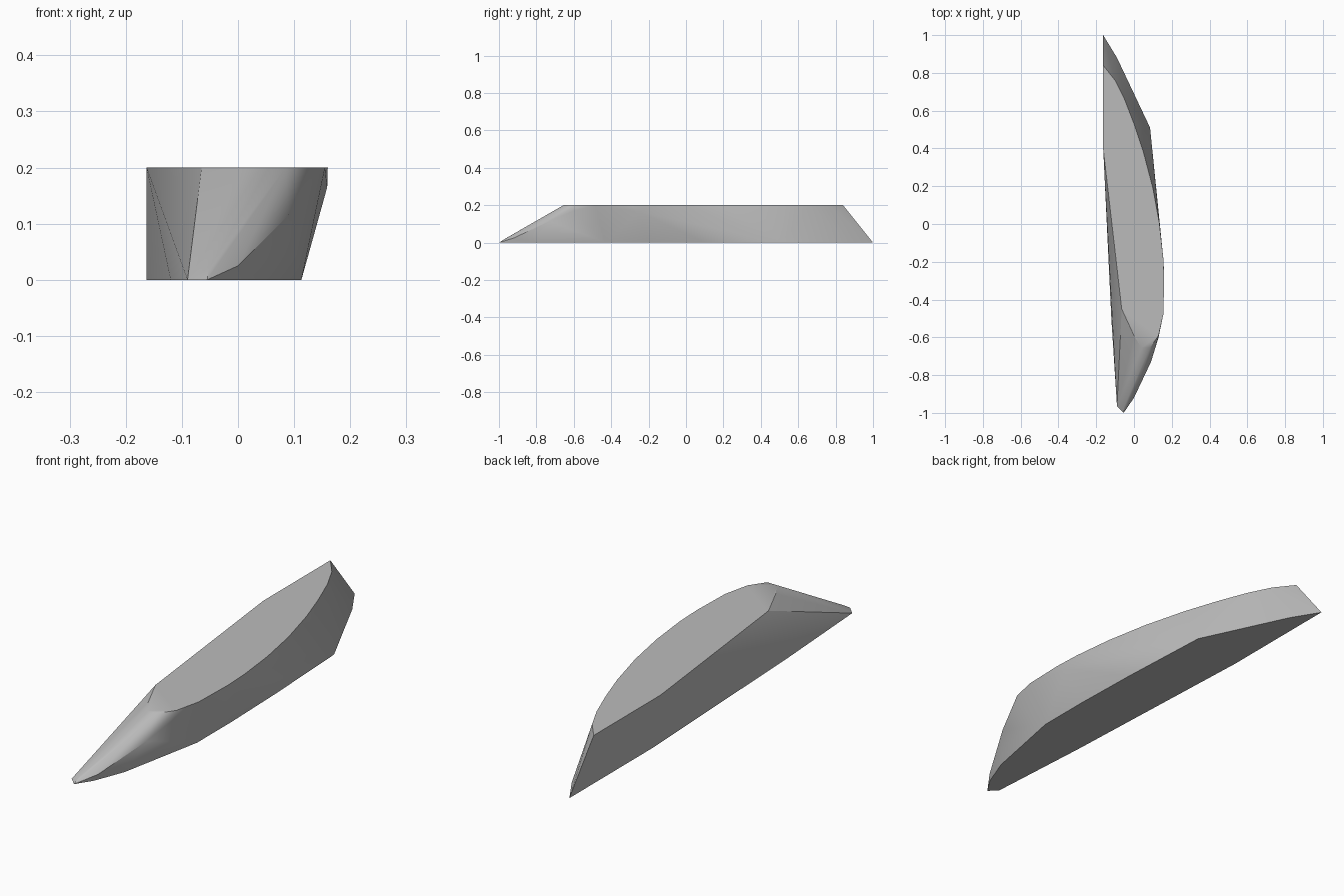
import bpy, bmesh, math

if "Cube" in bpy.data.objects:
    bpy.data.objects.remove(bpy.data.objects["Cube"])

# Flat top outline (z = 0.2)
TOP = [(-0.163, 0.84), (-0.10, 0.76), (-0.05, 0.66), (0.0, 0.53), (0.05, 0.38),
       (0.10, 0.19), (0.135, 0.0), (0.155, -0.18), (0.16, -0.3), (0.155, -0.48),
       (0.13, -0.59), (0.085, -0.655), (0.04, -0.655), (0.0, -0.59),
       (-0.065, -0.45), (-0.163, 0.40)]
# Flat base outline (z = 0)
BASE = [(-0.163, 1.0), (-0.09, 0.88), (0.0, 0.69), (0.085, 0.51), (0.105, 0.1),
        (0.113, -0.2), (0.113, -0.43), (0.04, -0.8), (-0.01, -0.93),
        (-0.055, -1.0), (-0.09, -0.965), (-0.12, -0.5), (-0.163, 0.45)]
# Bulges along the front right flank
FLANK = [(-0.052, -0.965, 0.022), (0.0, -0.92, 0.025), (0.09, -0.73, 0.115),
         (0.13, -0.60, 0.17), (0.159, -0.25, 0.165)]

bm = bmesh.new()
points = [(x, y, 0.2) for x, y in TOP] + [(x, y, 0.0) for x, y in BASE] + FLANK
for p in points:
    bm.verts.new(p)
result = bmesh.ops.convex_hull(bm, input=bm.verts[:])
loose = [v for v in bm.verts if not v.link_faces]
bmesh.ops.delete(bm, geom=loose, context='VERTS')
# Merge the triangles of the flat top, base and left side
bmesh.ops.dissolve_limit(bm, angle_limit=math.radians(0.5),
                         verts=bm.verts[:], edges=bm.edges[:])
bmesh.ops.recalc_face_normals(bm, faces=bm.faces[:])

mesh = bpy.data.meshes.new("stone_slab")
bm.to_mesh(mesh)
bm.free()
slab = bpy.data.objects.new("stone_slab", mesh)
bpy.context.collection.objects.link(slab)

# Stone grey
grey = bpy.data.materials.new("stone grey")
grey.diffuse_color = (0.5, 0.5, 0.5, 1.0)
grey.use_nodes = True
grey.node_tree.nodes["Principled BSDF"].inputs["Base Color"].default_value = grey.diffuse_color
mesh.materials.append(grey)

# Smooth flank with sharp rims
bpy.context.view_layer.objects.active = slab
slab.select_set(True)
bpy.ops.object.shade_smooth_by_angle(angle=math.radians(30))
